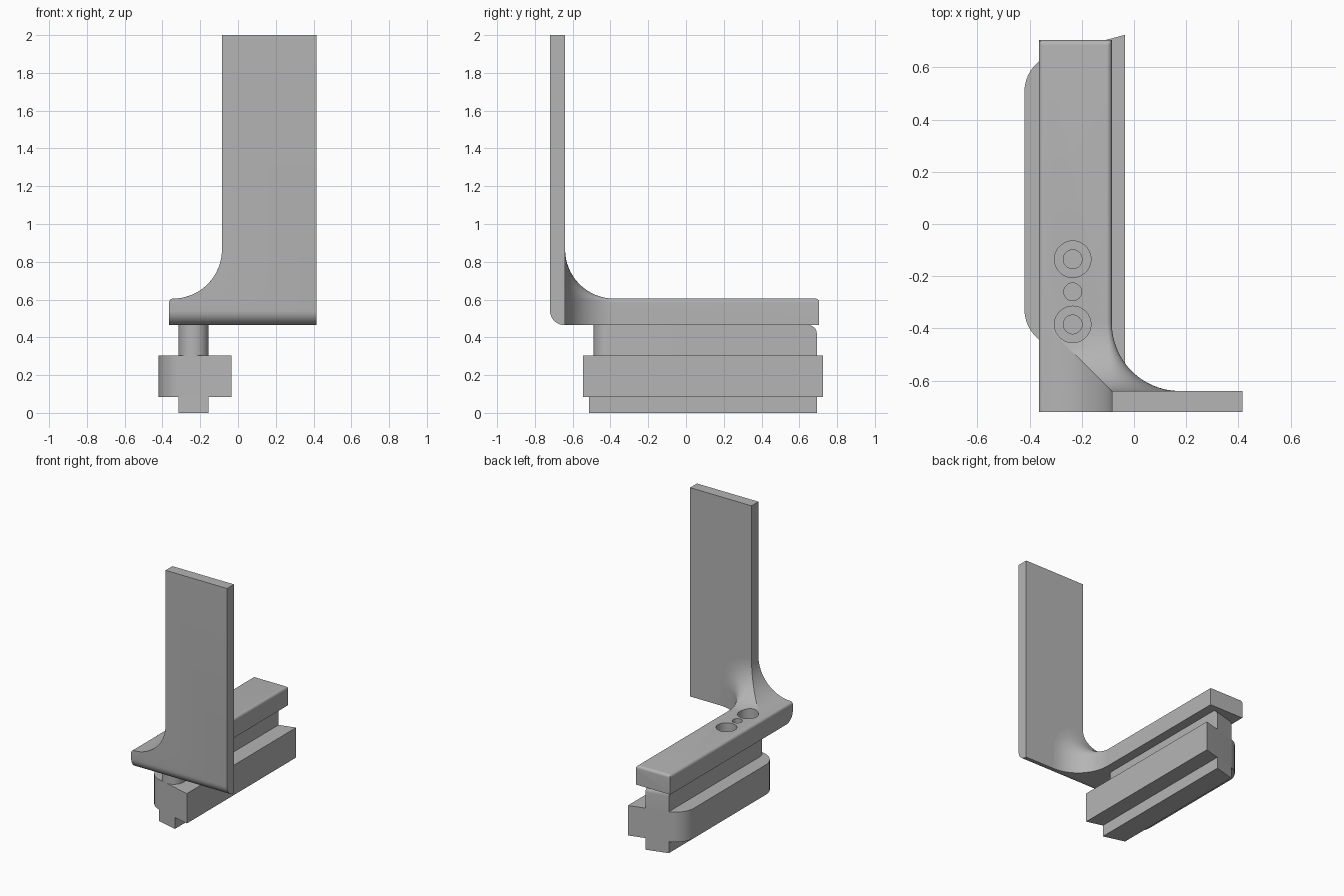
import bpy, bmesh, math
from math import sin, cos, pi

cube = bpy.data.objects.get("Cube")
if cube:
    bpy.data.objects.remove(cube, do_unlink=True)

grey = bpy.data.materials.new("plain_grey")
grey.use_nodes = True
GREY = (0.46, 0.46, 0.46, 1)
grey.diffuse_color = GREY
grey.node_tree.nodes["Principled BSDF"].inputs["Base Color"].default_value = GREY

# Shared dimensions
LEFT, RIGHT = -0.365, -0.085      # arm sides
BASE, TOP = 0.465, 0.605          # arm underside and top
FRONT, BACK = -0.72, -0.64        # upright plate faces
R, EDGE = 0.26, 0.02              # large fillet, small edge round
STEM_X, HOLE_X = (-0.315, -0.155), -0.235
STEPS = 16


def arc(cx, cy, r, a0, a1, n=STEPS):
    return [(cx + r * cos(a0 + (a1 - a0) * i / n),
             cy + r * sin(a0 + (a1 - a0) * i / n)) for i in range(n + 1)]


def loft(name, rings, round_edge=None, width=0.0):
    """Skin closed rings of 3D points, cap both ends, optionally round edges."""
    bm = bmesh.new()
    rows = [[bm.verts.new(p) for p in ring] for ring in rings]
    n = len(rows[0])
    for a, b in zip(rows, rows[1:]):
        for i in range(n):
            j = (i + 1) % n
            bm.faces.new((a[i], a[j], b[j], b[i]))
    bm.faces.new(rows[0][::-1])
    bm.faces.new(rows[-1])
    bmesh.ops.remove_doubles(bm, verts=bm.verts[:], dist=1e-5)
    if round_edge:
        edges = [e for e in bm.edges if all(round_edge(v.co) for v in e.verts)]
        bmesh.ops.bevel(bm, geom=edges, offset=width, segments=8,
                        profile=0.5, affect='EDGES')
    bmesh.ops.recalc_face_normals(bm, faces=bm.faces[:])
    mesh = bpy.data.meshes.new(name)
    bm.to_mesh(mesh)
    bm.free()
    mesh.materials.append(grey)
    obj = bpy.data.objects.new(name, mesh)
    bpy.context.collection.objects.link(obj)
    return obj


def prism(name, outline, z0, z1, **kw):
    return loft(name, [[(x, y, z) for x, y in outline] for z in (z0, z1)], **kw)


def activate(obj):
    bpy.ops.object.select_all(action='DESELECT')
    obj.select_set(True)
    bpy.context.view_layer.objects.active = obj


def drill(obj, y, r, z0, z1):
    cutter = prism("cutter", arc(HOLE_X, y, r, 0, 2 * pi, 40)[:-1], z0, z1)
    cutter.hide_render = True
    mod = obj.modifiers.new("hole", 'BOOLEAN')
    mod.operation, mod.solver, mod.object = 'DIFFERENCE', 'EXACT', cutter
    activate(obj)
    bpy.ops.object.modifier_apply(modifier=mod.name)
    bpy.data.objects.remove(cutter, do_unlink=True)


def left_flank(a):
    """Outline up the left side: small round, then the concave sweep."""
    x = LEFT + EDGE
    return ([(LEFT, BASE)] + arc(x, TOP - EDGE, EDGE, pi, pi / 2, 6)
            + arc(x, TOP + R, R, -pi / 2, -pi / 2 + a)[1:])


# Upright plate with rounded lower front edge
outline = left_flank(pi / 2) + [(RIGHT, 2), (0.415, 2), (0.415, BASE)]
plate = loft("upright_plate", [[(x, y, z) for x, z in outline] for y in (FRONT, BACK)],
             round_edge=lambda p: p.y < FRONT + 0.001 and p.z < BASE + 0.001,
             width=0.075)


# Arm that flares into the plate around its top and inner side
def arm_ring(y, a, limit=9):
    grow = R * (1 - cos(a))
    r = grow + EDGE * (1 - sin(a))
    side, top = RIGHT + grow, TOP + grow
    pts = left_flank(a) + arc(side - r, top - r, r, pi / 2, 0) + [(side, BASE)]
    return [(x, y, min(z, limit)) for x, z in pts]


rings = []
for i in range(STEPS, -1, -1):
    a = pi / 2 * i / STEPS
    rings.append(arm_ring(BACK + R - R * sin(a), a))
for i in range(7):
    b = pi / 2 * i / 6
    rings.append(arm_ring(0.685 + EDGE * sin(b), 0, TOP - EDGE + EDGE * cos(b)))
arm = loft("arm", rings)

# Sliding key: wide flange with angled ends and rounded left corners
MID, SLOPE = 0.09, 0.27


def end_y(x):
    return 0.635 + SLOPE * (x + 0.035)


r = 0.15
tilt = math.atan(SLOPE)
cx = -0.42 + r
cy = end_y(cx) - r / cos(tilt)
corner = [(x, y) for x, y in arc(cx, cy, r, pi / 2 + tilt, pi)]
half = [(-0.035, end_y(-0.035))] + corner
flange = prism("key_flange", [(x, MID + y) for x, y in half]
               + [(x, MID - y) for x, y in reversed(half)], 0.085, 0.305)

# Lower rib and upper neck follow the same angled ends
x0, x1 = STEM_X
back_pts = [(x1, MID + end_y(x1)), (x0, MID + end_y(x0))]
rib = prism("key_rib", back_pts + [(x0, MID - end_y(x0)), (x1, MID - end_y(x1))],
            0, 0.09)
neck = prism("key_neck", back_pts + arc(HOLE_X, -0.41, 0.08, pi, 2 * pi),
             0.30, BASE,
             round_edge=lambda p: p.y > 0.5 and p.z > BASE - 0.001, width=0.045)

# Two counterbored screw holes with a small hole between them
for y in (-0.135, -0.385):
    drill(arm, y, 0.07, 0.53, 1)
    drill(arm, y, 0.036, 0.4, 1)
    drill(neck, y, 0.036, 0.34, 0.6)
drill(arm, -0.26, 0.034, 0.4, 1)
drill(neck, -0.26, 0.034, 0.34, 0.6)

for obj in (plate, arm, flange, rib, neck):
    activate(obj)
    bpy.ops.object.shade_smooth_by_angle(angle=math.radians(30))
